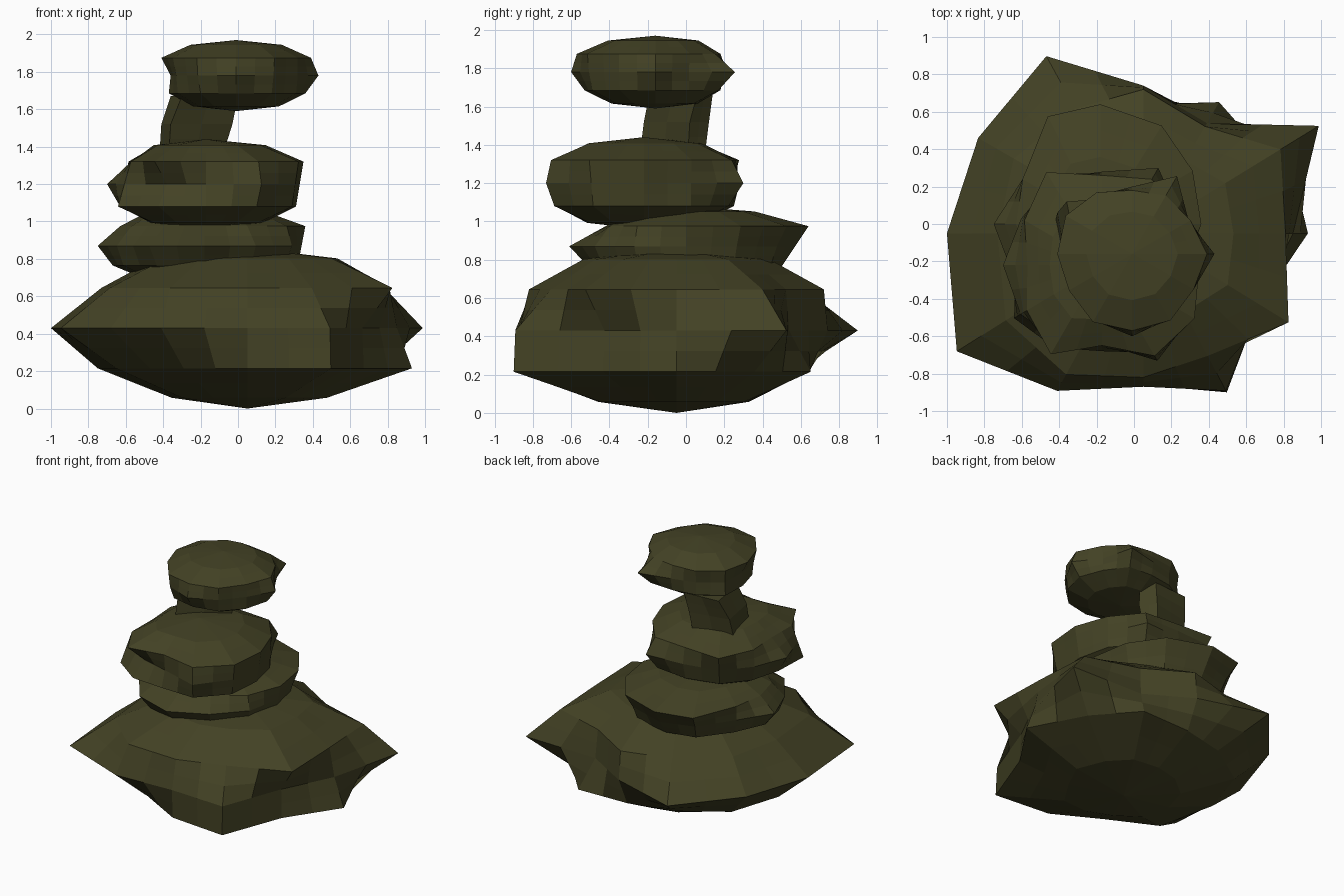
import bpy, bmesh
from math import sin, cos, pi, radians

cube = bpy.data.objects.get("Cube")
if cube:
    bpy.data.objects.remove(cube, do_unlink=True)

# One dark olive stone material
stone_mat = bpy.data.materials.new("dark olive stone")
stone_mat.use_nodes = True
olive = (0.056, 0.054, 0.018, 1)
stone_mat.diffuse_color = olive
shader = stone_mat.node_tree.nodes["Principled BSDF"]
shader.inputs["Base Color"].default_value = olive
shader.inputs["Roughness"].default_value = 0.9


def finish(name, bm):
    """Turn a bmesh into a flat shaded stone object, with each facet split once."""
    bmesh.ops.subdivide_edges(bm, edges=bm.edges, cuts=1, use_grid_fill=True)
    bmesh.ops.recalc_face_normals(bm, faces=bm.faces)
    mesh = bpy.data.meshes.new(name)
    bm.to_mesh(mesh)
    bm.free()
    mesh.materials.append(stone_mat)
    obj = bpy.data.objects.new(name, mesh)
    bpy.context.collection.objects.link(obj)
    return obj


def bridge(bm, lower, upper):
    """Join two rings of equal length with quads."""
    count = len(lower)
    for i in range(count):
        j = (i + 1) % count
        bm.faces.new((lower[i], lower[j], upper[j], upper[i]))


def stone(name, centre, half_height, low, middle, high, bottom_cap=0.62, top_cap=0.62, twist={}):
    """Squat faceted boulder: radii every 30 degrees (hundredths) on three belts,
    closed by a smaller ring and a pole above and below. Twist turns single spokes."""
    bm = bmesh.new()
    cx, cy, cz = centre

    def shrink(belt, factor):
        mean = sum(belt) / len(belt)
        return [factor * (r + mean) / 2 for r in belt]

    belts = [shrink(low, bottom_cap), low, middle, high, shrink(high, top_cap)]
    angles = [radians(30 * i + twist.get(i, 0)) for i in range(12)]
    rings = []
    for level, belt in enumerate(belts, 1):
        z = cz - half_height * cos(pi * level / 6)
        rings.append([bm.verts.new((cx + r / 100 * cos(a), cy + r / 100 * sin(a), z))
                      for a, r in zip(angles, belt)])
    for lower, upper in zip(rings, rings[1:]):
        bridge(bm, lower, upper)
    for ring, z in ((rings[0], cz - half_height), (rings[-1], cz + half_height)):
        pole = bm.verts.new((cx, cy, z))
        for i, vert in enumerate(ring):
            bm.faces.new((vert, ring[(i + 1) % len(ring)], pole))
    return finish(name, bm)


# Wide base boulder
stone("base_stone", (0.05, -0.05, 0.43), 0.43,
      low=(88, 78, 81, 69, 70, 78, 80, 83, 71, 81, 96, 73),
      middle=(80, 110, 68, 79, 108, 102, 105, 118, 96, 82, 95, 72),
      high=(76, 86, 66, 77, 76, 80, 78, 87, 86, 77, 74, 91), bottom_cap=0.51,
      twist={1: 1.5, 4: -1.3, 7: 2.3, 8: 1.3, 10: -2.3, 11: -1.5})

# Flat second stone
stone("second_stone", (-0.18, 0, 0.87), 0.21,
      low=(50, 50, 52, 50, 50, 45, 49, 50, 51, 51, 50, 50),
      middle=(52, 53, 56, 57, 55, 48, 57, 54, 59, 61, 55, 54),
      high=(54, 57, 62, 64, 64, 48, 45, 45, 43, 42, 46, 51), twist={2: -2, 4: -4})

# Third stone
stone("third_stone", (-0.17, -0.22, 1.2), 0.24,
      low=(48, 49, 51, 47, 48, 46, 46, 55, 51, 46, 54, 53),
      middle=(50, 49, 60, 50, 52, 50, 53, 51, 42, 42, 59, 55),
      high=(52, 50, 53, 48, 58, 48, 40, 47, 55, 43, 56, 57), twist={4: 1, 7: 1})

# Top stone
stone("top_stone", (-0.01, -0.16, 1.78), 0.19,
      low=(37, 35, 38, 34, 36, 41, 36, 36, 38, 37, 38, 37),
      middle=(44, 35, 48, 36, 36, 40, 35, 37, 41, 44, 40, 38),
      high=(40, 36, 36, 34, 38, 41, 40, 39, 42, 41, 41, 38))

# Leaning four-sided neck stone: front, right, back and left corners at three heights
neck = bmesh.new()
levels = ((1.36, ((-0.37, -0.24), (-0.08, 0.01), (-0.13, 0.1), (-0.42, 0.02))),
          (1.52, ((-0.36, -0.22), (-0.03, 0.02), (-0.11, 0.12), (-0.41, 0.06))),
          (1.67, ((-0.3, -0.19), (0, 0.06), (-0.08, 0.14), (-0.36, 0.12))))
neck_rings = [[neck.verts.new((x, y, z)) for x, y in corners] for z, corners in levels]
for lower, upper in zip(neck_rings, neck_rings[1:]):
    bridge(neck, lower, upper)
neck.faces.new(neck_rings[0])
neck.faces.new(neck_rings[-1])
finish("neck_stone", neck)
